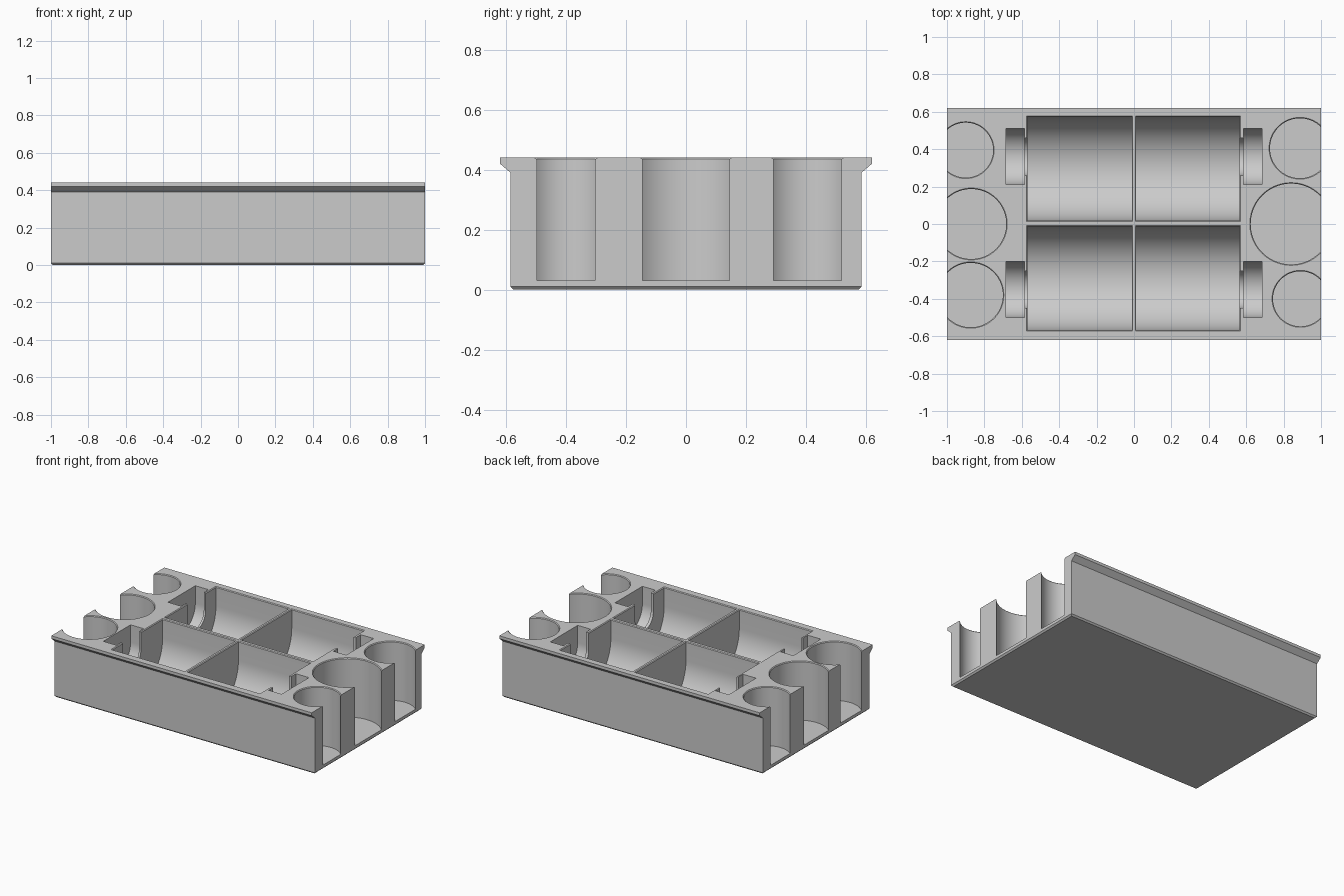
import bpy, bmesh, math

if "Cube" in bpy.data.objects:
    bpy.data.objects.remove(bpy.data.objects["Cube"])

TOP, FLOOR, RIM = 0.44, 0.03, 0.005

grey = bpy.data.materials.new("light_grey")
grey.diffuse_color = (0.6, 0.6, 0.6, 1)
grey.use_nodes = True
grey.node_tree.nodes["Principled BSDF"].inputs["Base Color"].default_value = grey.diffuse_color


def make(name, bm):
    bmesh.ops.recalc_face_normals(bm, faces=bm.faces)
    me = bpy.data.meshes.new(name)
    bm.to_mesh(me)
    bm.free()
    me.materials.append(grey)
    ob = bpy.data.objects.new(name, me)
    bpy.context.collection.objects.link(ob)
    return ob


def loft(rings):
    """Closed solid through rings with equal point counts."""
    bm = bmesh.new()
    loops = [[bm.verts.new(p) for p in ring] for ring in rings]
    n = len(loops[0])
    for a, b in zip(loops, loops[1:]):
        for i in range(n):
            j = (i + 1) % n
            bm.faces.new((a[i], a[j], b[j], b[i]))
    bm.faces.new(loops[0])
    bm.faces.new(loops[-1])
    return bm


def along_x(profile, x0, x1):
    return loft([[(x, y, z) for y, z in profile] for x in (x0, x1)])


# Tray body: flanged profile run along x, with a small chamfer round the base
half = [(0.585, 0.0), (0.585, 0.39), (0.62, 0.42), (0.62, TOP)]
bm = along_x(half + [(-y, z) for y, z in reversed(half)], -1, 1)
base = [e for e in bm.edges if all(v.co.z < 1e-5 for v in e.verts)]
bmesh.ops.bevel(bm, geom=base, offset=0.01, segments=1, affect='EDGES')
tray = make("organiser_tray", bm)


def cut(bm):
    cutter = make("cutter", bm)
    cutter.hide_render = True
    mod = tray.modifiers.new("cut", 'BOOLEAN')
    mod.operation = 'DIFFERENCE'
    mod.solver = 'EXACT'
    mod.object = cutter
    bpy.context.view_layer.objects.active = tray
    bpy.ops.object.modifier_apply(modifier=mod.name)
    bpy.data.objects.remove(cutter)


def trough(x0, x1, yc, r, zc):
    """Cut a slot with a half-round bottom, running along x."""
    n = 40
    arc = [(yc - r * math.cos(math.pi * i / n), zc - r * math.sin(math.pi * i / n))
           for i in range(n + 1)]
    cut(along_x([(yc - r, 0.6)] + arc + [(yc + r, 0.6)], x0, x1))


def round_well(x, y, r):
    """Cut a round well with a slightly flared rim."""
    n = 72
    rings = [(FLOOR, r), (TOP - RIM, r), (TOP + RIM, r + 2 * RIM)]
    cut(loft([[(x + q * math.cos(2 * math.pi * i / n),
                y + q * math.sin(2 * math.pi * i / n), z)
               for i in range(n)] for z, q in rings]))


def flare(x0, x1, y0, y1):
    """Chamfer the rim of a rectangular opening."""
    cut(loft([[(x0 - d, y0 - d, z), (x1 + d, y0 - d, z),
               (x1 + d, y1 + d, z), (x0 - d, y1 + d, z)]
              for z, d in ((TOP - RIM, 0), (TOP + RIM, 2 * RIM))]))


# Four half-round compartments
R = 0.2775
for x0, x1 in ((-0.57, -0.012), (0.012, 0.565)):
    for yc in (-0.29, 0.295):
        trough(x0, x1, yc, R, FLOOR + R)
        flare(x0, x1, yc - R, yc + R)

# End pockets, each joined to its compartment by a narrower notch
for s in (-1, 1):
    for yc in (-0.35, 0.36):
        a, b = sorted((s * 0.585, s * 0.685))
        trough(a, b, yc, 0.15, 0.32)
        a, b = sorted((s * 0.55, s * 0.60))
        trough(a, b, yc, 0.10, 0.32)

# Round wells at both ends, some open through the end face
for x, y, r in ((-0.90, 0.395, 0.147), (-0.87, 0.0, 0.187), (-0.873, -0.38, 0.172),
                (0.887, 0.405, 0.16), (0.84, 0.0, 0.216), (0.89, -0.40, 0.147)):
    round_well(x, y, r)

# Smooth the curved walls, keep edges crisp
bpy.ops.object.select_all(action='DESELECT')
tray.select_set(True)
bpy.context.view_layer.objects.active = tray
bpy.ops.object.shade_smooth_by_angle(angle=math.radians(30))
